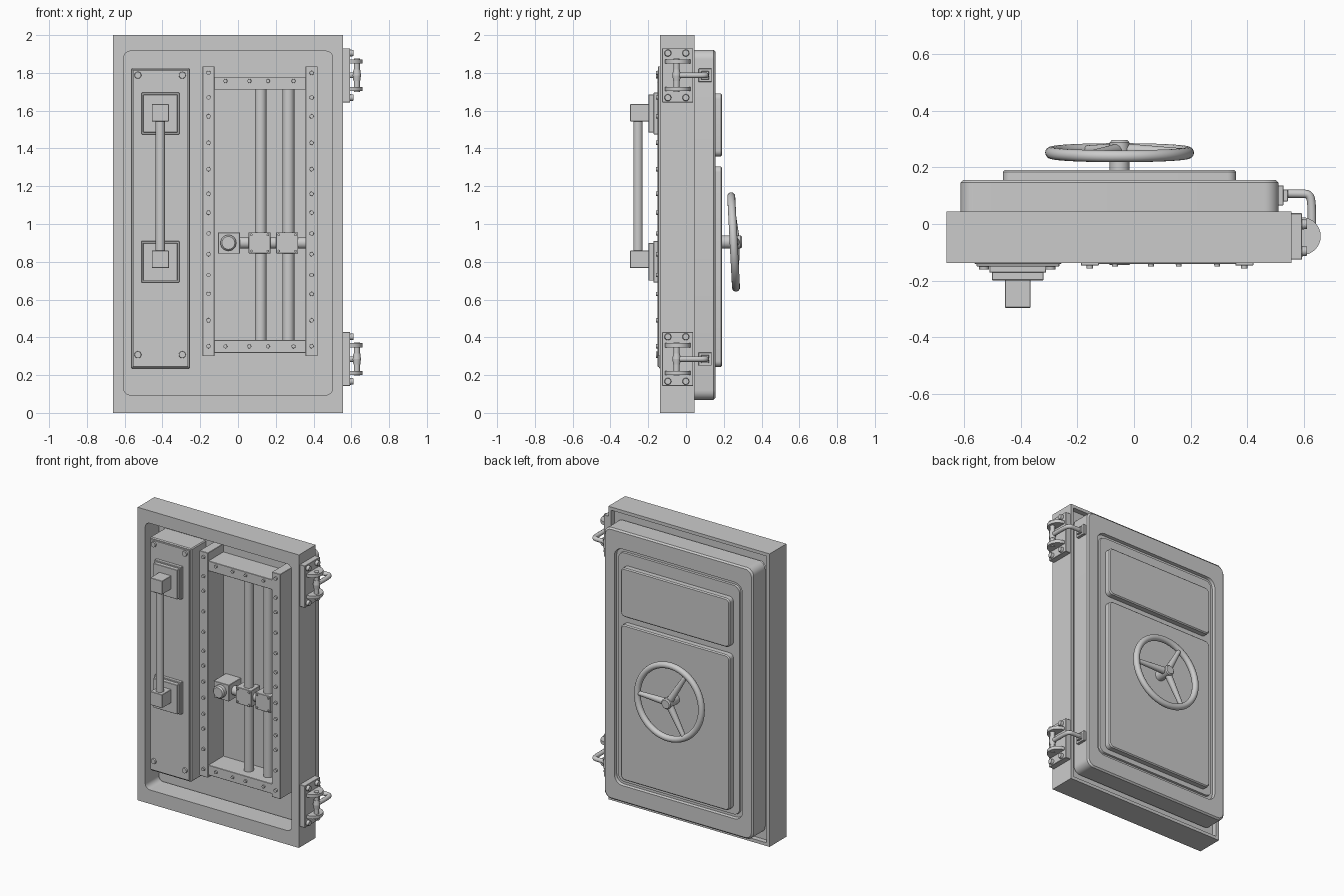
import bpy, bmesh, math
from mathutils import Vector, Matrix

if "Cube" in bpy.data.objects:
    bpy.data.objects.remove(bpy.data.objects["Cube"])


def finish(name, bm, angle=30):
    bmesh.ops.recalc_face_normals(bm, faces=bm.faces)
    me = bpy.data.meshes.new(name)
    bm.to_mesh(me)
    bm.free()
    ob = bpy.data.objects.new(name, me)
    bpy.context.collection.objects.link(ob)
    bpy.ops.object.select_all(action='DESELECT')
    ob.select_set(True)
    bpy.context.view_layer.objects.active = ob
    bpy.ops.object.shade_smooth_by_angle(angle=math.radians(angle))
    return ob


def rrect(x0, x1, z0, z1, r, y, seg=6):
    pts = []
    for cx, cz, a in ((x1 - r, z1 - r, 0), (x0 + r, z1 - r, 90), (x0 + r, z0 + r, 180), (x1 - r, z0 + r, 270)):
        for i in range(seg + 1):
            t = math.radians(a + 90 * i / seg)
            pts.append((cx + r * math.cos(t), y, cz + r * math.sin(t)))
    return pts


def loft(name, loops, closed=False):
    """Bridge rounded rectangles (x0, x1, z0, z1, radius, y); cap or close the ends."""
    bm = bmesh.new()
    rings = [[bm.verts.new(p) for p in rrect(*l)] for l in loops]
    n = len(rings[0])
    for a, b in zip(rings, rings[1:] + ([rings[0]] if closed else [])):
        for i in range(n):
            bm.faces.new((a[i], a[(i + 1) % n], b[(i + 1) % n], b[i]))
    if not closed:
        bm.faces.new(rings[0])
        bm.faces.new(rings[-1])
    bmesh.ops.remove_doubles(bm, verts=bm.verts, dist=1e-5)
    return finish(name, bm)


def boxes(name, items, bevel=0.002):
    """Items are (x0, x1, y0, y1, z0, z1)."""
    bm = bmesh.new()
    for x0, x1, y0, y1, z0, z1 in items:
        m = Matrix.Translation(((x0 + x1) / 2, (y0 + y1) / 2, (z0 + z1) / 2)) @ \
            Matrix.Diagonal((x1 - x0, y1 - y0, z1 - z0, 1))
        bmesh.ops.create_cube(bm, size=1, matrix=m)
    bmesh.ops.bevel(bm, geom=bm.edges[:], offset=bevel, segments=1, affect='EDGES')
    return finish(name, bm)


def rods(name, items, seg=24):
    """Items are (start, end, start radius, end radius)."""
    bm = bmesh.new()
    for p, q, r0, r1 in items:
        p, q = Vector(p), Vector(q)
        d = q - p
        m = Matrix.Translation((p + q) / 2) @ d.to_track_quat('Z', 'Y').to_matrix().to_4x4()
        bmesh.ops.create_cone(bm, cap_ends=True, segments=seg, radius1=r0, radius2=r1, depth=d.length, matrix=m)
    return finish(name, bm)


def inset(b, d):
    return b[0] + d, b[1] - d, b[2] + d, b[3] - d


FRONT, FLOOR = -0.137, 0.02

# Outer frame with rounded opening and rebated back
F = (-0.662, 0.556, 0, 2)
O = (-0.605, 0.501, 0.095, 1.915)
loft("door_frame", [
    (*F, 0, FRONT), (*F, 0, 0.044), (*inset(F, 0.022), 0, 0.044), (*inset(F, 0.022), 0, 0.01),
    (*O, 0.035, 0.01), (*O, 0.035, FRONT)], closed=True)

# Door leaf with grooved, shallow recess on the back face
D = (-0.613, 0.511, 0.069, 1.921)
R = (-0.535, 0.432, 0.185, 1.80)
loft("door_leaf", [
    (*D, 0.05, FLOOR), (*D, 0.05, 0.146), (*inset(D, 0.01), 0.045, 0.156),
    (*R, 0.06, 0.156), (*inset(R, 0.004), 0.056, 0.136), (*inset(R, 0.024), 0.045, 0.136),
    (*inset(R, 0.026), 0.045, 0.15)])

# Raised back panels
for nm, z0, z1 in (("upper_back_panel", 1.358, 1.692), ("lower_back_panel", 0.244, 1.305)):
    P = (-0.463, 0.361, z0, z1)
    loft(nm, [(*P, 0.03, 0.14), (*P, 0.03, 0.184), (*inset(P, 0.007), 0.025, 0.191)])

# Handwheel
WX, WZ, WY = -0.051, 0.905, 0.252
bpy.ops.mesh.primitive_torus_add(location=(WX, WY, WZ), rotation=(math.radians(93), 0, 0), major_radius=0.242,
                                 minor_radius=0.021, major_segments=64, minor_segments=16)
bpy.context.object.name = "handwheel_rim"
bpy.ops.object.shade_smooth()
spokes = []
for a in (0, 120, 240):
    c, s = math.cos(math.radians(a)), math.sin(math.radians(a))
    spokes.append(((WX, 0.262, WZ), (WX + 0.24 * c, WY - 0.013 * s, WZ + 0.24 * s), 0.024, 0.014))
rods("handwheel_spokes", spokes)
rods("handwheel_hub", [((WX, 0.18, WZ), (WX, 0.288, WZ), 0.035, 0.035),
                       ((WX, 0.288, WZ), (WX, 0.296, WZ), 0.035, 0.028)])

# Handle housing and cover plate
boxes("handle_housing", [(-0.567, -0.254, -0.142, FLOOR + 0.005, 0.233, 1.825)], 0.006)
boxes("handle_cover_plate", [(-0.557, -0.264, -0.15, -0.135, 0.243, 1.815)])
rods("cover_bolts", [((x, -0.14, z), (x, -0.16, z), 0.02, 0.017)
                     for x in (-0.53, -0.295) for z in (0.308, 1.788)], 16)

# Pull handle with stepped mounts
HX = -0.411
for nm, zp, zb in (("upper", 1.585, 1.589), ("lower", 0.80, 0.813)):
    boxes(nm + "_handle_mount", [(HX - 0.1, HX + 0.1, -0.172, -0.14, zp - 0.11, zp + 0.11),
                                 (HX - 0.091, HX + 0.091, -0.199, -0.16, zp - 0.1, zp + 0.1)])
    boxes(nm + "_handle_block", [(HX - 0.045, HX + 0.045, -0.296, -0.19, zb - 0.046, zb + 0.046)])
rods("handle_bar", [((HX, -0.254, 0.82), (HX, -0.254, 1.58), 0.025, 0.025)])

# Lock bay frame: side rails and cross bars
boxes("bay_side_rails", [(x, x + 0.064, -0.147, FLOOR + 0.005, 0.30, 1.835) for x in (-0.188, 0.358)])
boxes("bay_cross_bars", [(-0.13, 0.36, -0.141, FLOOR + 0.005, z, z + 0.068) for z in (0.317, 1.711)])
zs = (0.353, 0.49, 0.63, 0.73, 0.84, 0.95, 1.06, 1.16, 1.29, 1.43, 1.57, 1.67, 1.80)
rods("bay_bolts", [((x, -0.135, z), (x, -0.158, z), 0.012, 0.011) for x in (-0.156, 0.39) for z in zs] +
     [((x, -0.135, z), (x, -0.151, z), 0.011, 0.01) for x in (-0.067, 0.06, 0.158, 0.294) for z in (0.352, 1.757)], 12)

# Locking rods and clamps
LY, LZ = -0.055, 0.90
rods("vertical_lock_rods", [((x, LY, 0.37), (x, LY, 1.72), 0.031, 0.031) for x in (0.12, 0.267)])
rods("horizontal_lock_rod", [((-0.05, LY, LZ), (0.37, LY, LZ), 0.031, 0.031)])
CX = (0.1145, 0.2605)
boxes("rod_clamps", [(x - 0.058, x + 0.058, -0.105, -0.005, LZ - 0.056, LZ + 0.056) for x in CX])
rods("clamp_bolts", [((x + i * 0.044, -0.1, LZ + j * 0.043), (x + i * 0.044, -0.113, LZ + j * 0.043), 0.007, 0.007)
                     for x in CX for i in (-1, 1) for j in (-1, 1)], 10)
boxes("spindle_box", [(-0.106, 0.01, -0.112, FLOOR, LZ - 0.057, LZ + 0.055)])
rods("spindle_cap", [((-0.051, -0.105, LZ), (-0.051, -0.136, LZ), 0.042, 0.042),
                     ((-0.051, -0.136, LZ), (-0.051, -0.145, LZ), 0.042, 0.034)], 32)

# Hinges
for nm, z in (("upper", 1.787), ("lower", 0.285)):
    boxes(nm + "_hinge_plate", [(0.55, 0.594, -0.126, 0.038, z - 0.143, z + 0.143)])
    rods(nm + "_hinge_bolts", [((0.59, y, z + j * 0.118), (0.612, y, z + j * 0.118), 0.019, 0.016)
                               for y in (-0.096, -0.001) for j in (-1, 1)], 16)
    rods(nm + "_hinge_lugs", [((0.593, -0.043, z + c - 0.011), (0.593, -0.043, z + c + 0.011), 0.067, 0.067)
                              for c in (-0.073, 0.073)], 32)
    rods(nm + "_hinge_pin", [((0.629, -0.05, z - 0.088), (0.629, -0.05, z + 0.088), 0.016, 0.016),
                             ((0.629, -0.05, z - 0.03), (0.629, -0.05, z), 0.018, 0.022),
                             ((0.629, -0.05, z), (0.629, -0.05, z + 0.03), 0.022, 0.018)])
    boxes(nm + "_hinge_foot", [(0.50, 0.529, 0.066, 0.136, z - 0.035, z + 0.035),
                               (0.52, 0.544, 0.08, 0.122, z - 0.022, z + 0.022)])
    # Curved hinge arm
    cu = bpy.data.curves.new(nm + "_hinge_arm", 'CURVE')
    cu.dimensions = '3D'
    cu.bevel_depth, cu.bevel_resolution, cu.use_fill_caps = 0.015, 3, True
    sp = cu.splines.new('NURBS')
    path = ((0.629, -0.05), (0.629, 0.0), (0.629, 0.05), (0.624, 0.105), (0.589, 0.107), (0.53, 0.107))
    sp.points.add(len(path) - 1)
    for p, (x, y) in zip(sp.points, path):
        p.co = (x, y, z, 1)
    sp.use_endpoint_u, sp.order_u, sp.resolution_u = True, 3, 5
    ob = bpy.data.objects.new(nm + "_hinge_arm", cu)
    bpy.context.collection.objects.link(ob)
    bpy.ops.object.select_all(action='DESELECT')
    ob.select_set(True)
    bpy.context.view_layer.objects.active = ob
    bpy.ops.object.convert(target='MESH')
